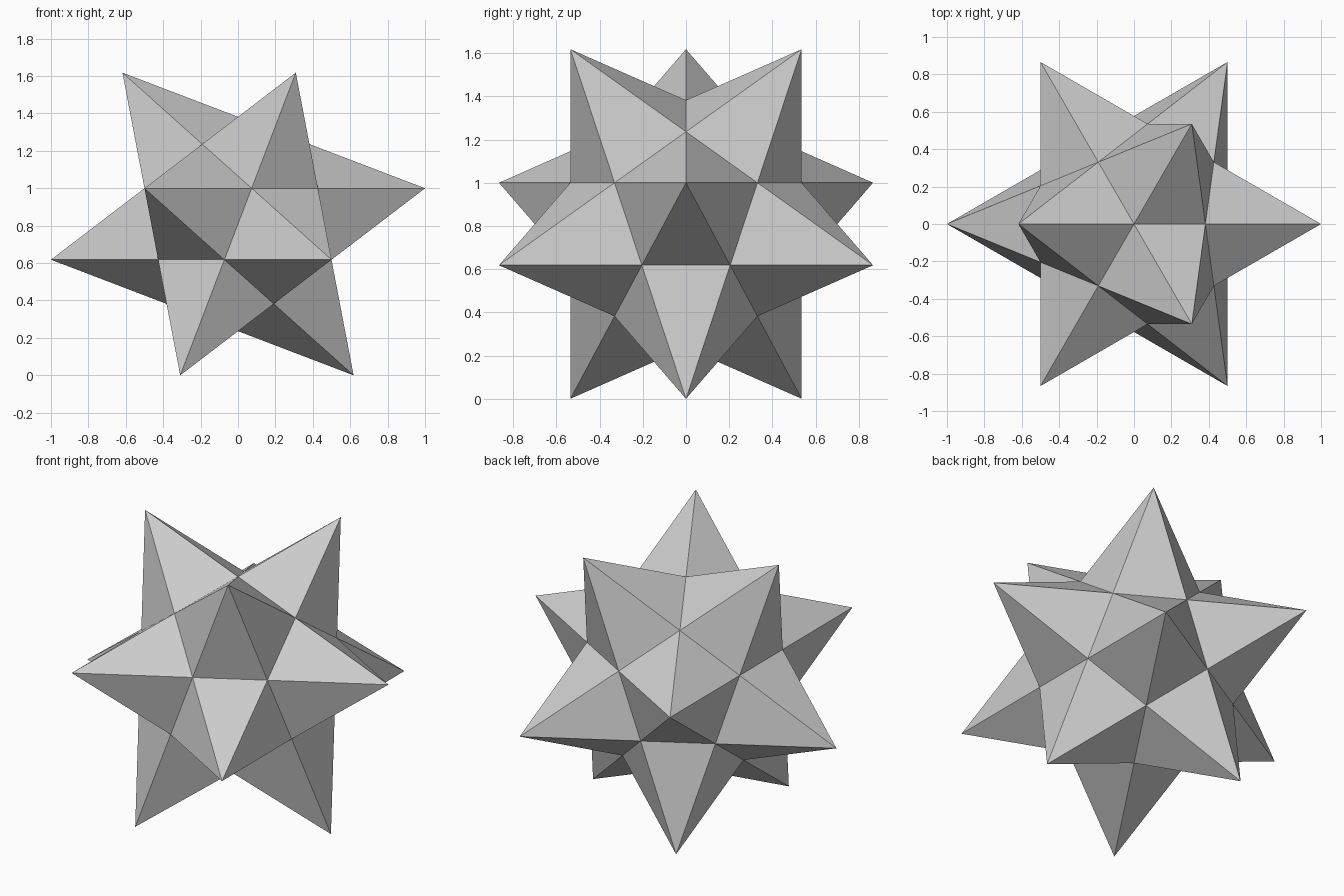
import bpy, bmesh, math
from mathutils import Vector

if "Cube" in bpy.data.objects:
    bpy.data.objects.remove(bpy.data.objects["Cube"])

PHI = (1 + math.sqrt(5)) / 2
CENTRE = Vector((0, 0, PHI / 2))
DIP = 3 / PHI ** 3  # scales a hull face centre down to the valley between three spikes

grey = bpy.data.materials.new("light_grey")
grey.diffuse_color = (0.6, 0.6, 0.6, 1)
grey.use_nodes = True
grey.node_tree.nodes["Principled BSDF"].inputs["Base Color"].default_value = grey.diffuse_color


def triad(radius, z, start):
    """Three spike tips spaced evenly around the vertical axis."""
    return [Vector((radius * math.cos(start + i * math.tau / 3),
                    radius * math.sin(start + i * math.tau / 3), z)) - CENTRE
            for i in range(3)]


# Twelve spike tips in four levels, wrapped in a hull of twenty triangles
tips = (triad(1 / PHI, PHI, math.pi) + triad(1, 1, 0)
        + triad(1, 1 / PHI, math.pi) + triad(1 / PHI, 0, 0))
hull = bmesh.new()
for tip in tips:
    hull.verts.new(tip)
bmesh.ops.convex_hull(hull, input=hull.verts[:])
hull.faces.index_update()

# Star: each hull edge gives one side facet to the spike at each of its ends
star = bmesh.new()
valley = {f.index: star.verts.new(f.calc_center_median() * DIP + CENTRE) for f in hull.faces}
peak = {v: star.verts.new(v.co + CENTRE) for v in hull.verts}
for edge in hull.edges:
    a, b = (valley[f.index] for f in edge.link_faces)
    for v in edge.verts:
        star.faces.new((peak[v], a, b))
bmesh.ops.recalc_face_normals(star, faces=star.faces[:])

mesh = bpy.data.meshes.new("spiked_star")
star.to_mesh(mesh)
star.free()
hull.free()
mesh.materials.append(grey)
bpy.context.collection.objects.link(bpy.data.objects.new("spiked_star", mesh))
